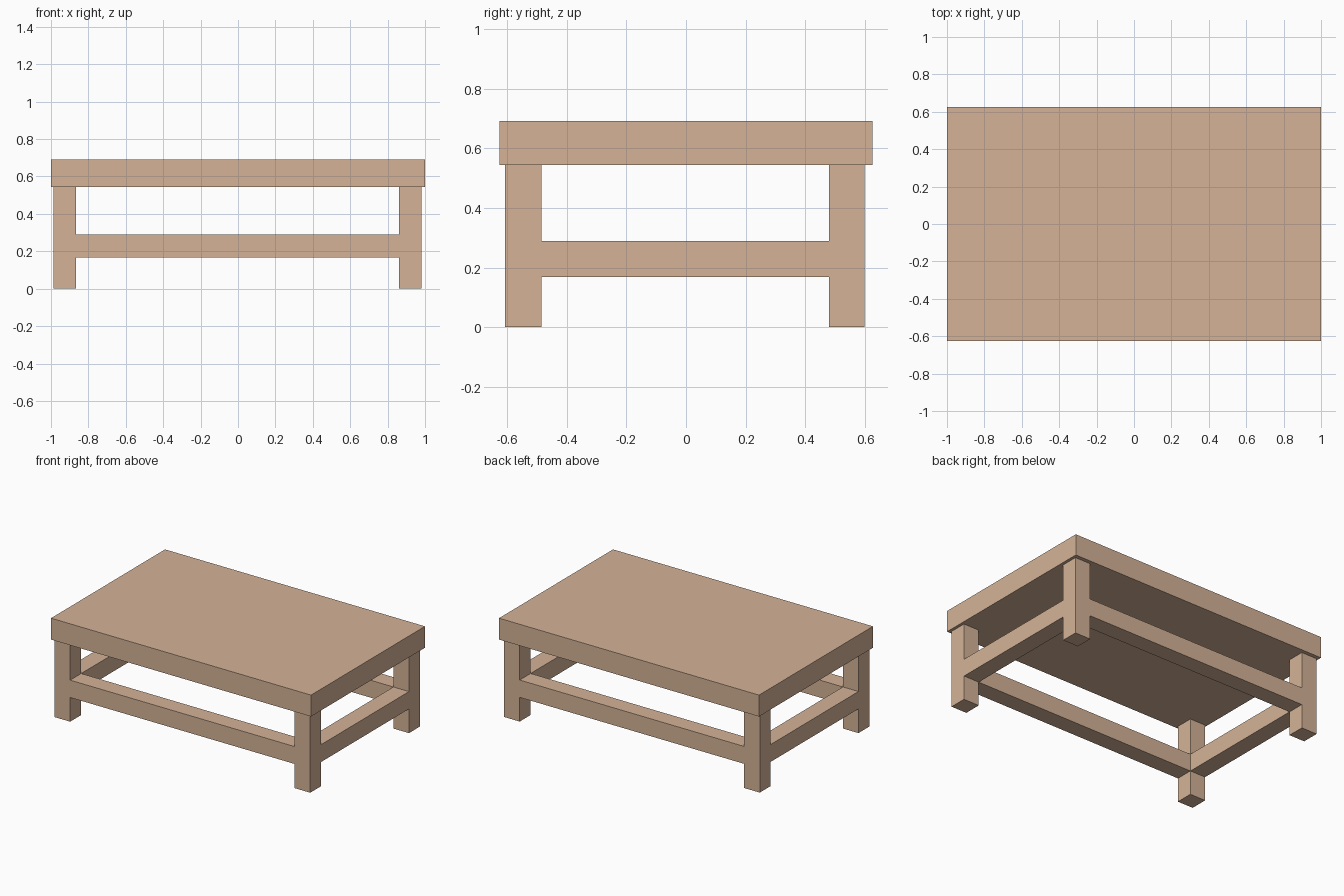
import bpy

if "Cube" in bpy.data.objects:
    bpy.data.objects.remove(bpy.data.objects["Cube"])

wood = bpy.data.materials.new("wood")
wood.diffuse_color = (0.66, 0.45, 0.31, 1)
wood.use_nodes = True
wood.node_tree.nodes["Principled BSDF"].inputs["Base Color"].default_value = wood.diffuse_color


def box(name, x, y, z):
    """Box spanning the given (min, max) ranges."""
    spans = (x, y, z)
    bpy.ops.mesh.primitive_cube_add(size=1, location=[(a + b) / 2 for a, b in spans])
    ob = bpy.context.object
    ob.name = name
    ob.scale = [b - a for a, b in spans]
    bpy.ops.object.transform_apply(location=False, rotation=False, scale=True)
    ob.data.materials.append(wood)
    return ob


TOP_BOTTOM, TOP = 0.543, 0.692
RAIL_Z = (0.168, 0.289)
# Leg spans; the frame sits slightly off centre under the top
LEG_X = {"left": (-0.987, -0.867), "right": (0.860, 0.980)}
LEG_Y = {"front": (-0.606, -0.485), "back": (0.479, 0.599)}

# Thick table top
box("table_top", (-1, 1), (-0.626, 0.626), (TOP_BOTTOM, TOP))

# Four square legs
for side, x in LEG_X.items():
    for end, y in LEG_Y.items():
        box(f"{end}_{side}_leg", x, y, (0, TOP_BOTTOM))

# Rails flush with the legs, spanning between them
inner_x = (LEG_X["left"][1], LEG_X["right"][0])
inner_y = (LEG_Y["front"][1], LEG_Y["back"][0])
for end, y in LEG_Y.items():
    box(f"{end}_rail", inner_x, y, RAIL_Z)
for side, x in LEG_X.items():
    box(f"{side}_rail", x, inner_y, RAIL_Z)
